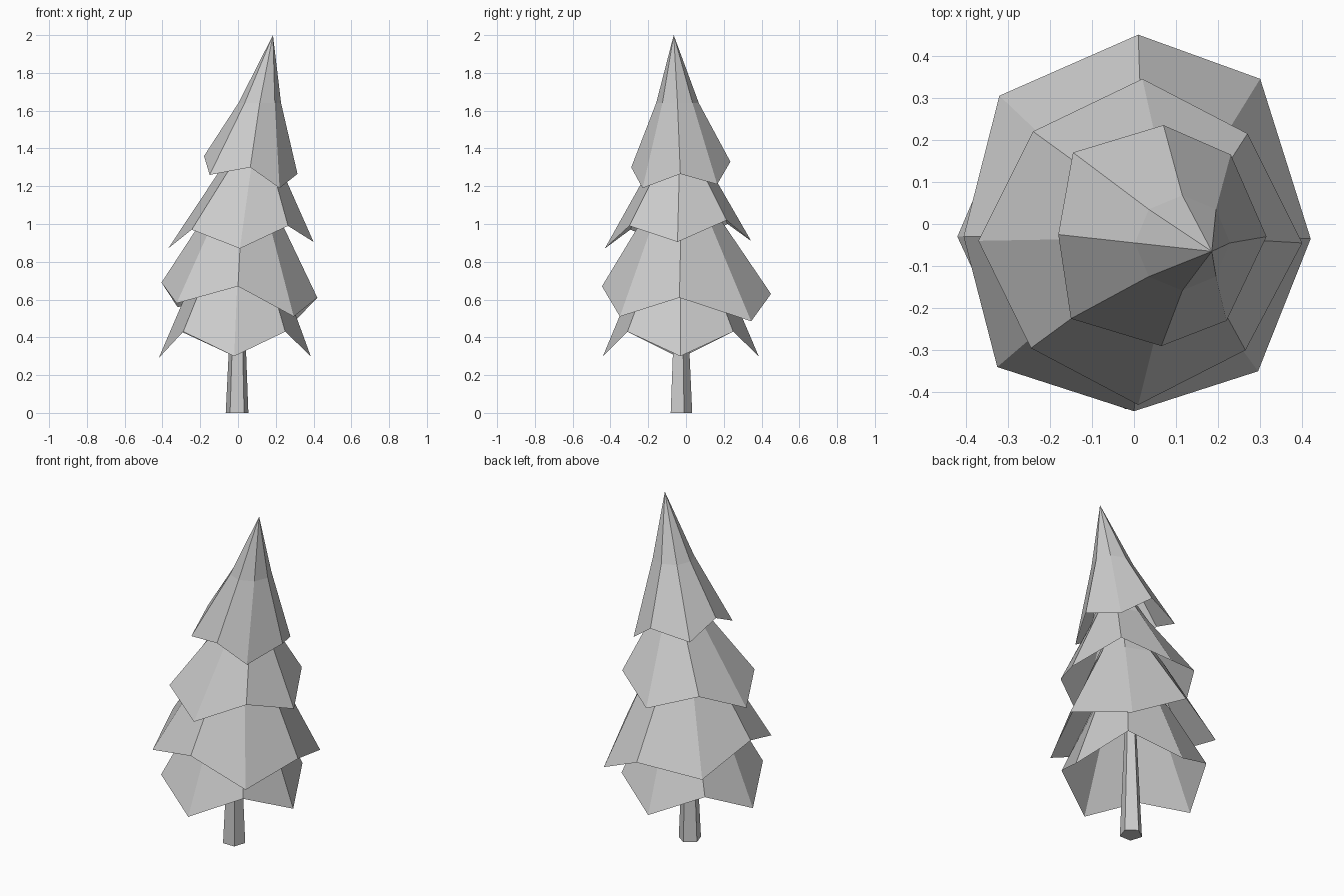
import bpy
import bmesh
from math import cos, sin, pi, tau
from mathutils import Vector

# Remove the default object
default_cube = bpy.data.objects.get("Cube")
if default_cube:
    bpy.data.objects.remove(default_cube, do_unlink=True)

# Single matte grey for the whole tree
grey = bpy.data.materials.new("plain_grey")
grey.use_nodes = True
colour = (0.6, 0.6, 0.6, 1)
grey.diffuse_color = colour
shader = next(n for n in grey.node_tree.nodes if n.type == 'BSDF_PRINCIPLED')
shader.inputs["Base Color"].default_value = colour


def ring_points(centre, radius, sides, start=0.0):
    """Regular horizontal ring, counter-clockwise seen from above."""
    return [Vector(centre) + radius * Vector((cos(a), sin(a), 0))
            for a in (start + tau * i / sides for i in range(sides))]


def bridge(bm, lower, upper):
    """Quad strip between two rings of equal size."""
    count = len(lower)
    for i in range(count):
        j = (i + 1) % count
        bm.faces.new((lower[i], lower[j], upper[j], upper[i]))


def finish(bm, name):
    mesh = bpy.data.meshes.new(name)
    bm.to_mesh(mesh)
    bm.free()
    mesh.materials.append(grey)
    obj = bpy.data.objects.new(name, mesh)
    bpy.context.collection.objects.link(obj)
    return obj


def make_tier(name, rim, middle, radius, tip):
    """Open skirt of branches: zigzag rim, even middle ring, single tip."""
    bm = bmesh.new()
    low = [bm.verts.new(p) for p in rim]
    mid = [bm.verts.new(p) for p in ring_points(middle, radius, len(rim))]
    top = bm.verts.new(tip)
    bridge(bm, low, mid)
    for i in range(len(mid)):
        bm.faces.new((mid[i], mid[(i + 1) % len(mid)], top))
    return finish(bm, name)


# Branch tiers; each rim runs counter-clockwise from the left (+x) corner
make_tier(
    "bottom_branches",
    [(.385, -.03, .3), (.25, .25, .43), (-.02, .385, .3), (-.3, .25, .43),
     (-.42, -.03, .29), (-.29, -.31, .43), (-.02, -.44, .3), (.25, -.31, .43)],
    middle=(0, -.03, .78), radius=.21, tip=(.02, -.03, 1.05))

make_tier(
    "lower_branches",
    [(.42, -.035, .61), (.3, .345, .485), (.01, .45, .63), (-.32, .305, .56),
     (-.405, -.03, .69), (-.325, -.34, .58), (0, -.445, .67), (.295, -.35, .51)],
    middle=(.02, -.025, 1.05), radius=.19, tip=(.06, -.04, 1.4))

make_tier(
    "upper_branches",
    [(.4, -.045, .905), (.27, .215, 1.02), (.02, .345, .91), (-.24, .22, 1),
     (-.37, -.04, .87), (-.245, -.295, .97), (.01, -.43, .87), (.265, -.3, .99)],
    middle=(.07, -.035, 1.3), radius=.155, tip=(.12, -.05, 1.62))

make_tier(
    "top_branches",
    [(.315, -.03, 1.265), (.23, .165, 1.21), (.07, .235, 1.33), (-.145, .17, 1.28),
     (-.18, -.025, 1.36), (-.15, -.225, 1.26), (.065, -.29, 1.3), (.22, -.23, 1.19)],
    middle=(.115, -.045, 1.64), radius=.113, tip=(.185, -.065, 2))

# Tapered five-sided trunk
bm = bmesh.new()
base = [bm.verts.new(p) for p in ring_points((-.005, -.03, 0), .063, 5, pi / 2)]
crown = [bm.verts.new(p) for p in ring_points((0, -.03, .9), .022, 5, pi / 2)]
bridge(bm, base, crown)
bm.faces.new(base[::-1])
bm.faces.new(crown)
finish(bm, "trunk")
